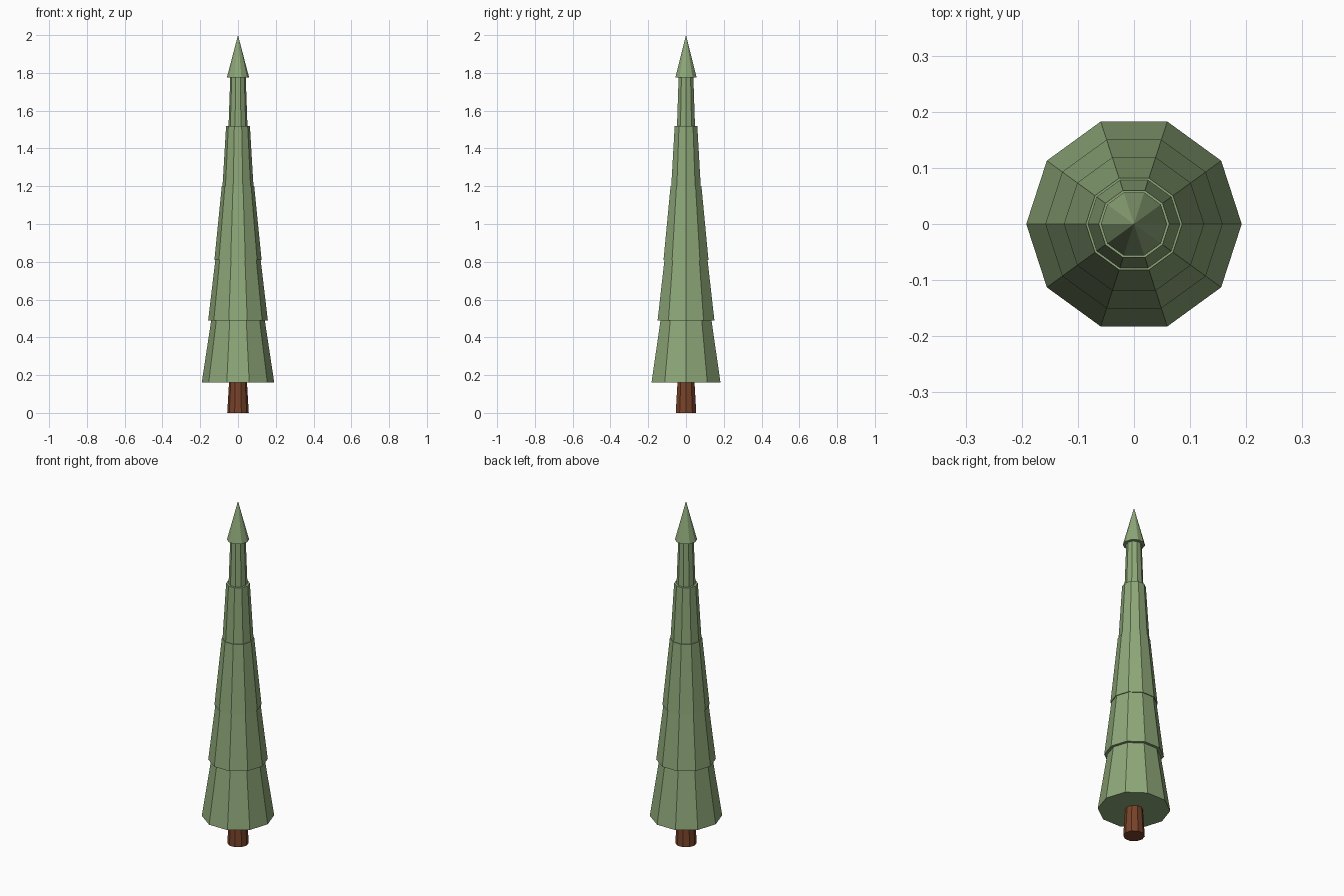
import bpy

SIDES = 10

cube = bpy.data.objects.get("Cube")
if cube:
    bpy.data.objects.remove(cube, do_unlink=True)


def make_material(name, rgb):
    mat = bpy.data.materials.new(name)
    mat.use_nodes = True
    color = (*rgb, 1.0)
    mat.diffuse_color = color
    bsdf = mat.node_tree.nodes["Principled BSDF"]
    bsdf.inputs["Base Color"].default_value = color
    bsdf.inputs["Roughness"].default_value = 0.9
    return mat


def tapered_tier(name, z_low, z_high, r_low, r_high, mat):
    """Flat-shaded ten-sided frustum with a corner on the +x axis."""
    bpy.ops.mesh.primitive_cone_add(
        vertices=SIDES, radius1=r_low, radius2=r_high,
        depth=z_high - z_low, location=(0, 0, (z_low + z_high) / 2),
        rotation=(0, 0, 0))
    obj = bpy.context.object
    # The primitive starts with a corner on y; turn it onto x
    obj.rotation_euler.z = 1.5707963
    bpy.ops.object.transform_apply(location=False, rotation=True, scale=False)
    obj.name = name
    obj.data.materials.append(mat)
    return obj


green = make_material("leaf green", (0.27, 0.39, 0.19))
brown = make_material("bark brown", (0.19, 0.055, 0.022))

# Trunk
tapered_tier("trunk", 0.0, 0.17, 0.057, 0.047, brown)

# Stacked foliage, from the ground upward
tapered_tier("foliage_skirt", 0.16, 0.49, 0.192, 0.142, green)
tapered_tier("foliage_lower", 0.49, 0.81, 0.158, 0.12, green)
tapered_tier("foliage_middle", 0.81, 1.2, 0.125, 0.086, green)
tapered_tier("foliage_upper", 1.2, 1.52, 0.082, 0.063, green)

# Slim neck and pointed cap
tapered_tier("foliage_neck", 1.52, 1.78, 0.05, 0.041, green)
tapered_tier("pointed_cap", 1.775, 2.0, 0.059, 0.0, green)
